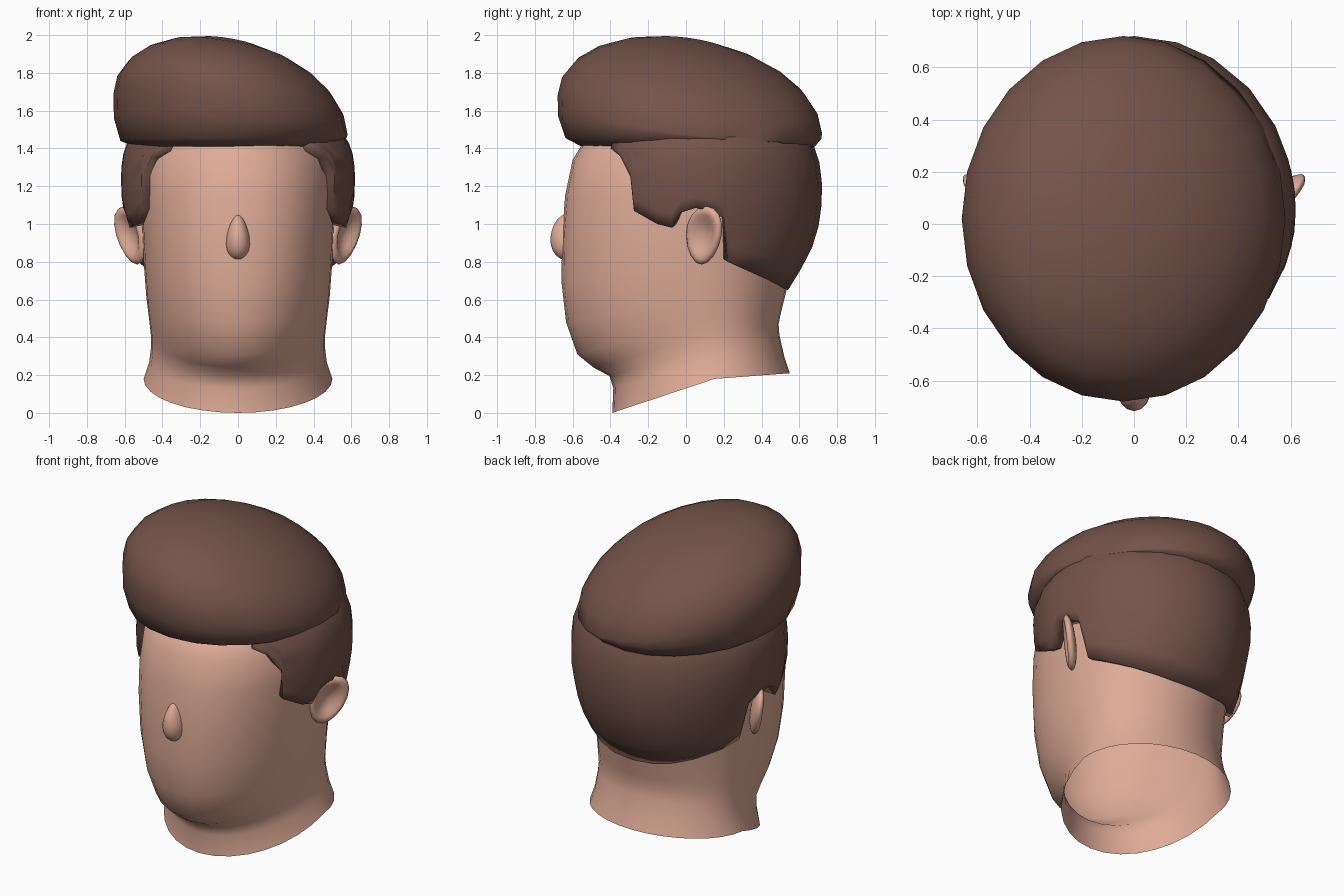
import bpy, bmesh, math
from mathutils import Matrix, Vector

if "Cube" in bpy.data.objects:
    bpy.data.objects.remove(bpy.data.objects["Cube"])


def material(name, rgb):
    m = bpy.data.materials.new(name)
    m.diffuse_color = (*rgb, 1)
    m.use_nodes = True
    m.node_tree.nodes["Principled BSDF"].inputs["Base Color"].default_value = m.diffuse_color
    return m


SKIN = material("skin", (0.74, 0.41, 0.31))
HAIR = material("brown hair", (0.175, 0.087, 0.068))


def finish(name, bm, mat, angle=50, recalc=True):
    if recalc:
        bmesh.ops.recalc_face_normals(bm, faces=bm.faces[:])
    me = bpy.data.meshes.new(name)
    bm.to_mesh(me)
    bm.free()
    me.materials.append(mat)
    ob = bpy.data.objects.new(name, me)
    bpy.context.collection.objects.link(ob)
    bpy.ops.object.select_all(action='DESELECT')
    ob.select_set(True)
    bpy.context.view_layer.objects.active = ob
    bpy.ops.object.shade_smooth_by_angle(angle=math.radians(angle))
    return ob


def loft(rows, closed=True, cap_start=None, cap_end=None):
    """Skin rows of points; optional cap points close the ends as fans."""
    bm = bmesh.new()
    vs = [[bm.verts.new(p) for p in row] for row in rows]
    n = len(rows[0])
    for a, b in zip(vs, vs[1:]):
        for i in range(n if closed else n - 1):
            j = (i + 1) % n
            bm.faces.new((a[i], a[j], b[j], b[i]))
    for tip, row in ((cap_start, vs[0]), (cap_end, vs[-1])):
        if tip:
            t = bm.verts.new(tip)
            for i in range(n):
                bm.faces.new((row[i], row[(i + 1) % n], t))
    return bm


def lerp(table, z):
    """Piecewise linear lookup of rows (z, a, b, ...)."""
    if z <= table[0][0]:
        return table[0][1:]
    for p, q in zip(table, table[1:]):
        if z <= q[0]:
            t = (z - p[0]) / (q[0] - p[0])
            return [u + (v - u) * t for u, v in zip(p[1:], q[1:])]
    return table[-1][1:]


# head and open neck: front (y, z), side (x, y, z), back (y, z), front roundness
rings = [
    ((-.39, 0), (.50, .15, .18), (.55, .21), 1.0),
    ((-.385, .13), (.47, .15, .27), (.52, .30), 1.0),
    ((-.405, .195), (.46, .14, .35), (.495, .41), 1.0),
    ((-.49, .24), (.462, .12, .42), (.49, .47), 1.03),
    ((-.575, .31), (.47, .10, .49), (.505, .54), 1.03),
    ((-.635, .48), (.485, .06, .61), (.53, .64), .98),
    ((-.66, .70), (.498, .05, .78), (.56, .76), .93),
    ((-.655, .95), (.508, .05, .98), (.60, .95), .9),
    ((-.64, 1.15), (.51, .05, 1.15), (.62, 1.15), .9),
    ((-.60, 1.34), (.50, .05, 1.34), (.60, 1.34), .92),
    ((-.52, 1.47), (.42, .05, 1.47), (.50, 1.47), 1.0),
]
rows = []
for (yf, zf), (w, ys, zs), (yb, zb), p in rings:
    row = []
    for i in range(32):
        t = math.tau * i / 32
        c, s = math.cos(t), math.sin(t)
        ye, ze, e = (yf, zf, p) if c > 0 else (yb, zb, 1)
        k = abs(c) ** e
        row.append((math.copysign(w * abs(s) ** e, s), ys + (ye - ys) * k, zs + (ze - zs) * k))
    rows.append(row)
finish("head_and_neck", loft(rows, cap_end=(0, 0, 1.54)), SKIN, 70)

# nose: tapered ellipsoid
bm = bmesh.new()
bmesh.ops.create_uvsphere(bm, u_segments=14, v_segments=10, radius=1)
for v in bm.verts:
    f = 1 - .3 * v.co.z
    v.co = (v.co.x * .062 * f, -.635 + v.co.y * .082 * (1 - .12 * v.co.z), .93 + v.co.z * .12)
finish("nose", bm, SKIN, 70)

# ears: flattened ellipsoids with a hollow, flared to the rear
for side, name in ((1, "ear_right"), (-1, "ear_left")):
    bm = bmesh.new()
    bmesh.ops.create_uvsphere(bm, u_segments=16, v_segments=12, radius=1,
                              matrix=Matrix.Rotation(math.pi / 2, 4, 'Y'))
    turn = Matrix.Rotation(math.radians(-38), 3, 'Z')
    for v in bm.verts:
        x, y, z = v.co
        r = math.hypot(y, z)
        dent = .06 * max(0, 1 - (r / .8) ** 2) if x > 0 else 0
        p = turn @ Vector((x * .04 - dent, y * .115 * (1 + .15 * z) + .015 * z, 0))
        v.co = (side * (.568 + p.x + .025 * z), .095 + p.y, .94 + z * .155)
    finish(name, bm, SKIN, 70)

# side and back hair: shell with a stepped lower border around the ears
shell = [(.65, .50, .54), (.78, .55, .62), (.90, .575, .68), (1.0, .59, .705), (1.12, .615, .72),
         (1.25, .62, .72), (1.36, .612, .70), (1.46, .575, .66), (1.55, .48, .58)]
border = [(-.41, 1.40), (-.35, 1.36), (-.29, 1.25), (-.28, 1.07), (-.16, 1.0), (-.08, .98),
          (-.03, 1.06), (.05, 1.085), (.13, 1.07), (.20, 1.03), (.22, .80), (.32, .755),
          (.42, .71), (.49, .675), (.525, .655), (.54, .65)]
half = []
for y, zb in border:
    c = (y - .05) / ((lerp(shell, zb)[1] - .05) if y > .05 else .60)
    c = max(-1, min(1, c))
    col = []
    for k in range(9):
        z = zb + (1.55 - zb) * k / 8
        w, b = lerp(shell, z)
        depth = (b - .05) if c > 0 else .60 * w / .612
        col.append((w * math.sqrt(1 - c * c), .05 + c * depth, z))
    half.append(col)
half[-1] = [(0, p[1], p[2]) for p in half[-1]]
cols = half + [[(-x, y, z) for x, y, z in col] for col in half[-2::-1]]
bm = loft(cols, closed=False)
bmesh.ops.recalc_face_normals(bm, faces=bm.faces[:])
bm.faces.ensure_lookup_table()
if sum(f.normal.dot(f.calc_center_median() - Vector((0, .05, 1.2))) for f in bm.faces) < 0:
    bmesh.ops.reverse_faces(bm, faces=bm.faces[:])
ob = finish("side_hair", bm, HAIR, 50, recalc=False)
mod = ob.modifiers.new("thickness", 'SOLIDIFY')
mod.thickness, mod.offset = .1, -1

# swept top hair: sheared dome over a rolled rim (radius, height, x lean, y lean)
levels = [(.82, 1.41, 0, 0), (.94, 1.43, .01, .025), (.995, 1.51, .05, .06)]
for d in (0, 15, 30, 45, 60, 75):
    a = math.radians(d)
    levels.append((math.cos(a), 1.58 + .39 * math.sin(a), .107 * math.cos(a), .1 * math.cos(a)))
rows = []
for r, z, bx, by in levels:
    row = []
    for i in range(24):
        t = math.tau * i / 24
        c, s = math.cos(t), math.sin(t)
        row.append((-.04 + .62 * r * c, .02 + .70 * r * s, z - bx * c - by * s))
    rows.append(row)
finish("top_hair", loft(rows, cap_start=(-.04, .02, 1.41), cap_end=(-.04, .02, 1.97)), HAIR, 60)
